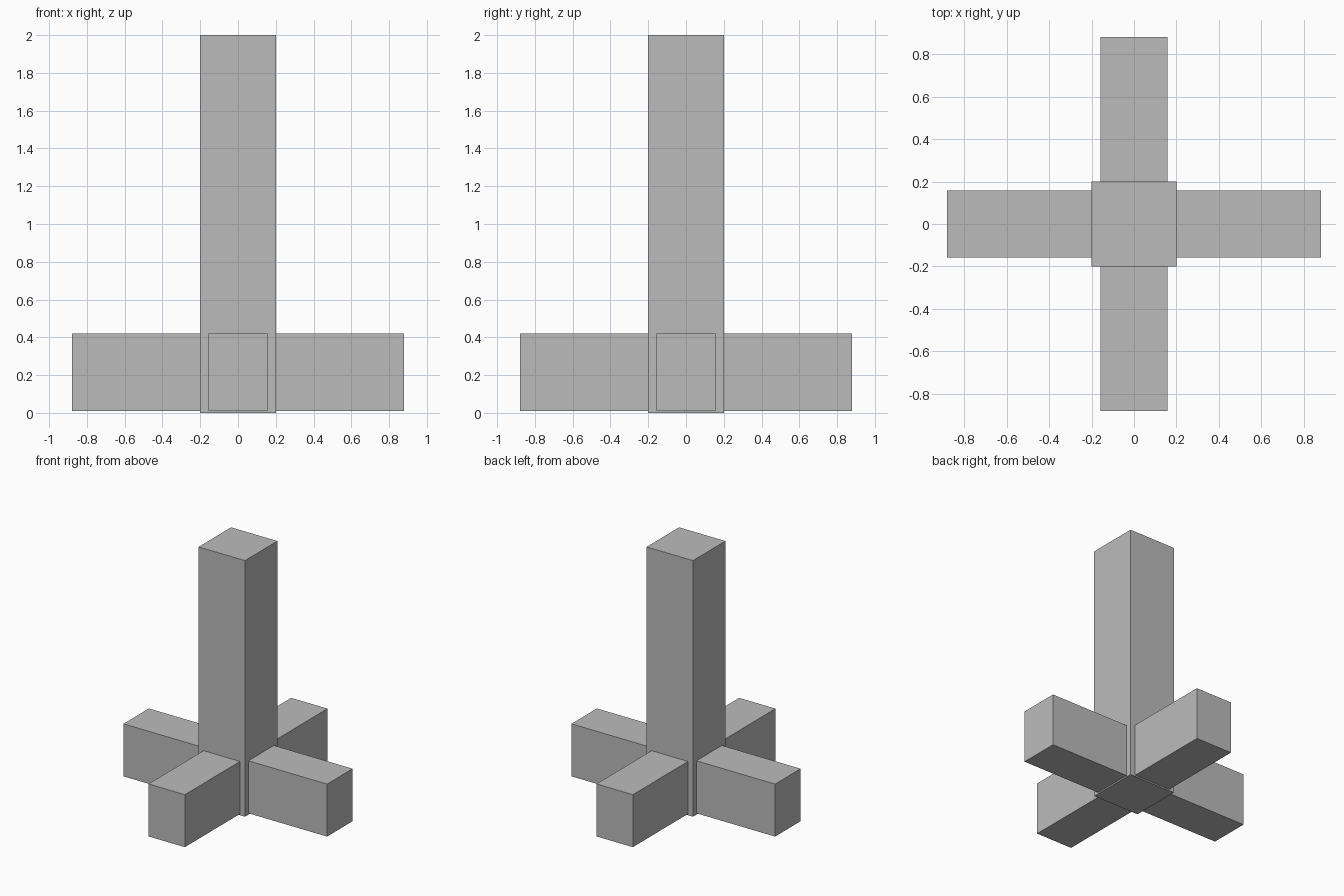
import bpy
from mathutils import Matrix, Vector
from math import radians

cube = bpy.data.objects.get("Cube")
if cube:
    bpy.data.objects.remove(cube, do_unlink=True)

# Plain grey for the whole model
grey = bpy.data.materials.new("grey")
grey.use_nodes = True
colour = (0.5, 0.5, 0.5, 1)
grey.diffuse_color = colour
grey.node_tree.nodes["Principled BSDF"].inputs["Base Color"].default_value = colour


def box(name, low, high, turn=0):
    """Flat-sided box between two corners, turned about the z axis."""
    low, high = Vector(low), Vector(high)
    bpy.ops.mesh.primitive_cube_add(size=1)
    obj = bpy.context.object
    obj.name = name
    obj.data.transform(
        Matrix.Rotation(radians(turn), 4, "Z")
        @ Matrix.Translation((low + high) / 2)
        @ Matrix.Diagonal((*(high - low), 1)))
    obj.data.materials.append(grey)
    return obj


# Upright post
box("post", (-0.2, -0.2, 0), (0.2, 0.2, 2))

# Four base arms, set slightly above the ground
for i, side in enumerate(("left", "back", "right", "front")):
    box(side + "_arm", (0.19, -0.157, 0.01), (0.88, 0.157, 0.42), 90 * i)
